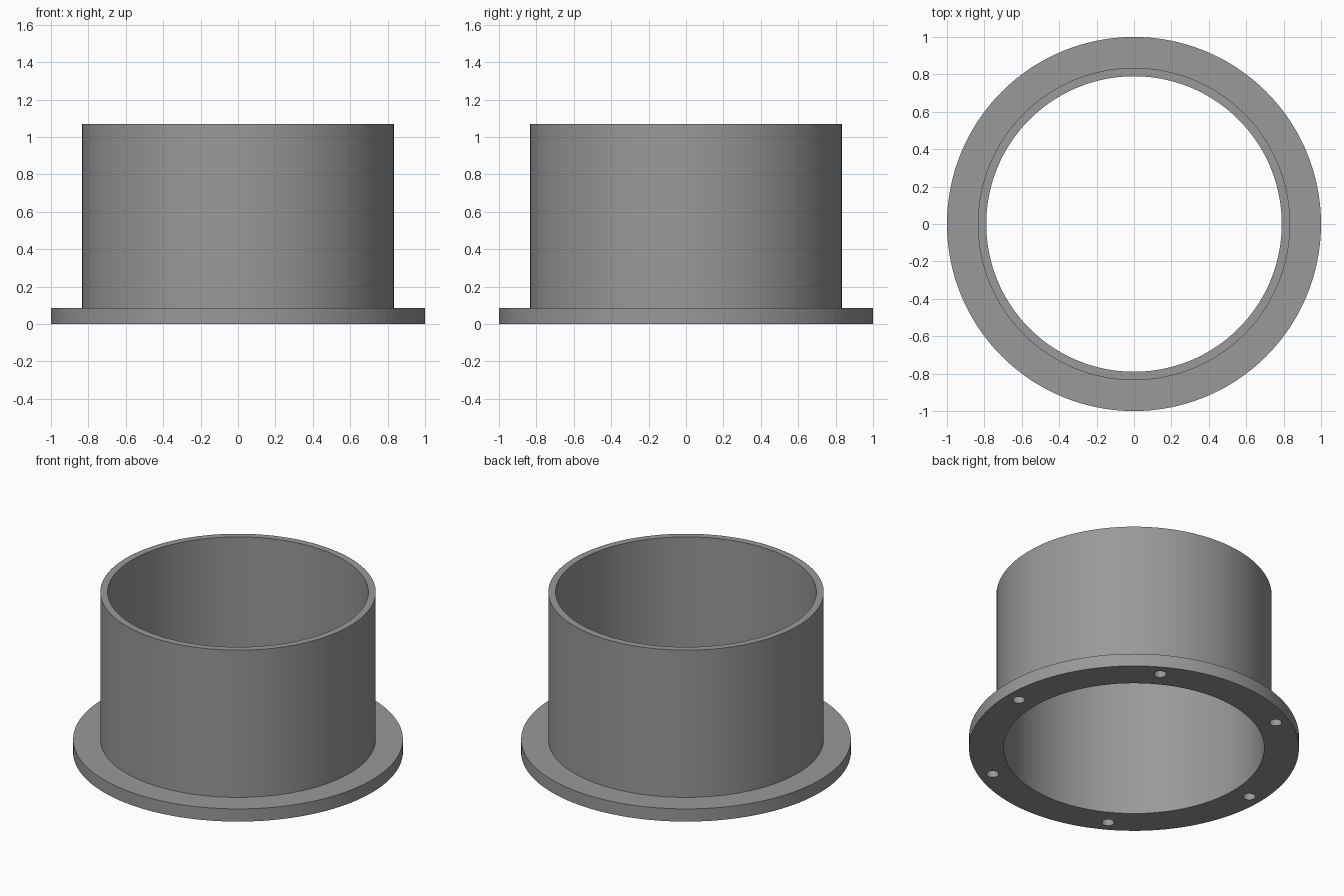
import bpy, bmesh, math

if "Cube" in bpy.data.objects:
    bpy.data.objects.remove(bpy.data.objects["Cube"])

SEGMENTS = 128
BORE, TUBE, FLANGE = 0.79, 0.835, 1.0       # radii
FLANGE_TOP, HEIGHT = 0.085, 1.07
HOLES, HOLE_CIRCLE, HOLE_RADIUS, HOLE_DEPTH = 6, 0.913, 0.038, 0.06

grey = bpy.data.materials.new("plain grey")
grey.diffuse_color = (0.32, 0.32, 0.32, 1)
grey.use_nodes = True
grey.node_tree.nodes["Principled BSDF"].inputs["Base Color"].default_value = grey.diffuse_color


def add_object(name, bm):
    mesh = bpy.data.meshes.new(name)
    bmesh.ops.recalc_face_normals(bm, faces=bm.faces)
    bm.to_mesh(mesh)
    bm.free()
    obj = bpy.data.objects.new(name, mesh)
    bpy.context.collection.objects.link(obj)
    mesh.materials.append(grey)
    return obj


# Flanged sleeve: closed L-shaped section revolved around z
bm = bmesh.new()
profile = [(BORE, 0), (FLANGE, 0), (FLANGE, FLANGE_TOP),
           (TUBE, FLANGE_TOP), (TUBE, HEIGHT), (BORE, HEIGHT)]
rings = []
for i in range(SEGMENTS):
    a = math.tau * i / SEGMENTS
    rings.append([bm.verts.new((r * math.cos(a), r * math.sin(a), z)) for r, z in profile])
for i in range(SEGMENTS):
    r0, r1 = rings[i], rings[(i + 1) % SEGMENTS]
    for j in range(len(profile)):
        k = (j + 1) % len(profile)
        bm.faces.new((r0[j], r1[j], r1[k], r0[k]))
sleeve = add_object("flanged_sleeve", bm)

# Blind screw holes in the underside of the flange
bm = bmesh.new()
for i in range(HOLES):
    a = math.tau * i / HOLES
    made = bmesh.ops.create_cone(bm, cap_ends=True, segments=32, radius1=HOLE_RADIUS,
                                 radius2=HOLE_RADIUS, depth=2 * HOLE_DEPTH)
    bmesh.ops.translate(bm, verts=made["verts"],
                        vec=(HOLE_CIRCLE * math.cos(a), HOLE_CIRCLE * math.sin(a), 0))
cutter = add_object("screw_hole_cutter", bm)
cutter.hide_render = True

cut = sleeve.modifiers.new("screw holes", "BOOLEAN")
cut.operation = "DIFFERENCE"
cut.solver = "EXACT"
cut.object = cutter
bpy.context.view_layer.objects.active = sleeve
sleeve.select_set(True)
bpy.ops.object.modifier_apply(modifier=cut.name)
bpy.data.objects.remove(cutter)

# Smooth walls, crisp rims
bpy.ops.object.shade_smooth_by_angle(angle=math.radians(30))
